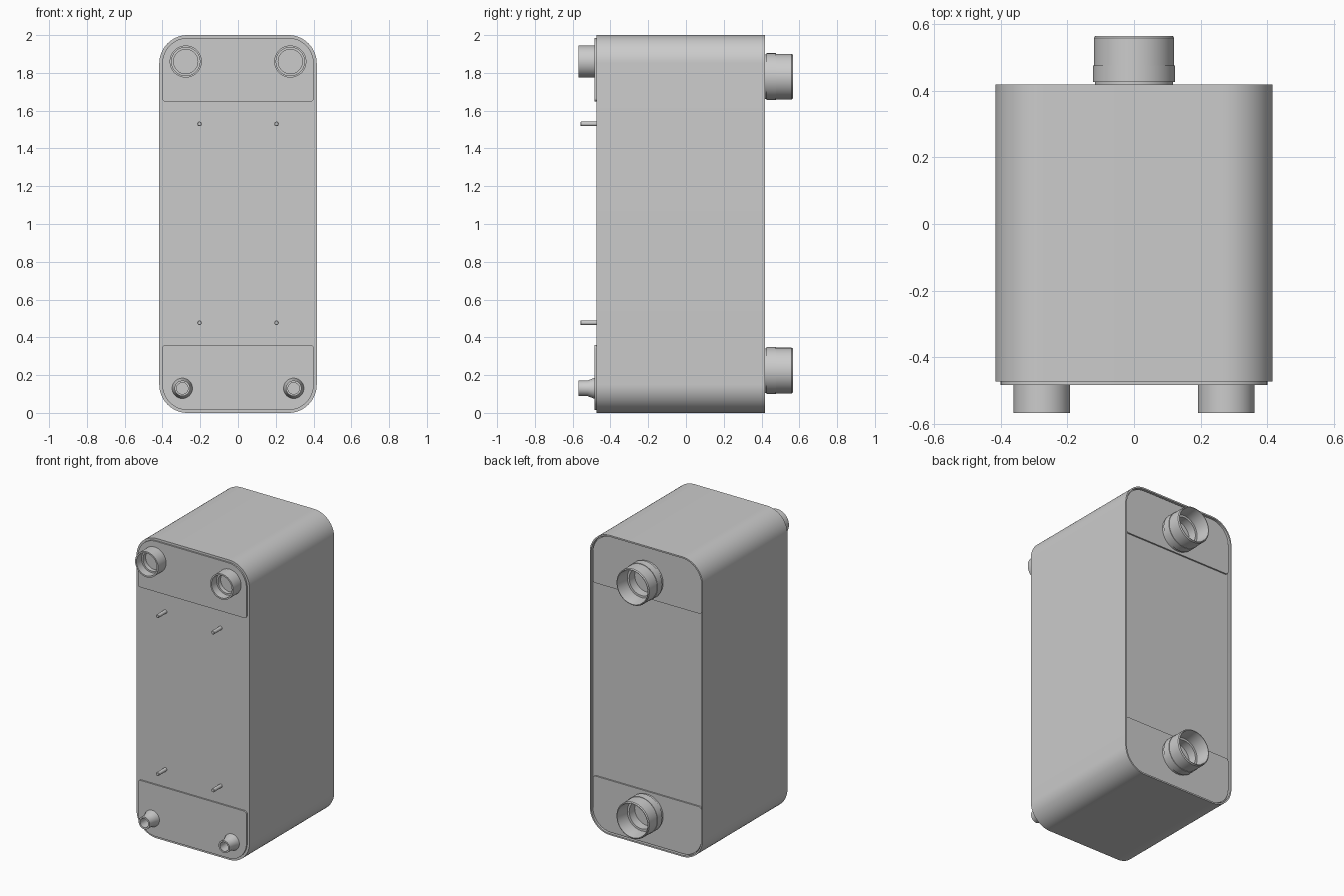
import bpy, bmesh, math

if "Cube" in bpy.data.objects:
    bpy.data.objects.remove(bpy.data.objects["Cube"])


def finish(name, bm, angle=30):
    bmesh.ops.remove_doubles(bm, verts=bm.verts, dist=1e-5)
    bmesh.ops.recalc_face_normals(bm, faces=bm.faces)
    me = bpy.data.meshes.new(name)
    bm.to_mesh(me)
    bm.free()
    ob = bpy.data.objects.new(name, me)
    bpy.context.collection.objects.link(ob)
    bpy.ops.object.select_all(action='DESELECT')
    ob.select_set(True)
    bpy.context.view_layer.objects.active = ob
    bpy.ops.object.shade_smooth_by_angle(angle=math.radians(angle))
    return ob


def outline(hw, z0, z1, r_low, r_top, n=16):
    """Rounded rectangle in x and z, with separate lower and upper radii."""
    corners = [(hw - r_low, z0 + r_low, r_low, -90), (hw - r_top, z1 - r_top, r_top, 0),
               (r_top - hw, z1 - r_top, r_top, 90), (r_low - hw, z0 + r_low, r_low, 180)]
    pts = []
    for cx, cz, r, start in corners:
        for i in range(n + 1):
            a = math.radians(start + 90 * i / n)
            pts.append((cx + r * math.cos(a), cz + r * math.sin(a)))
    return pts


def loft(name, sections):
    """Skin outlines placed at successive y positions and cap both ends."""
    bm = bmesh.new()
    rings = [[bm.verts.new((x, y, z)) for x, z in pts] for y, pts in sections]
    for a, b in zip(rings, rings[1:]):
        for i in range(len(a)):
            j = (i + 1) % len(a)
            bm.faces.new((a[i], a[j], b[j], b[i]))
    bm.faces.new(rings[0])
    bm.faces.new(rings[-1])
    return finish(name, bm)


def lathe(name, x, z, profile, n=48):
    """Turn a (radius, y) profile about a y-parallel axis; ends are capped."""
    ring = [math.tau * i / n for i in range(n)]
    return loft(name, [(y, [(x + r * math.cos(a), z + r * math.sin(a)) for a in ring])
                       for r, y in profile])


FRONT, BACK, FLOOR = -0.474, 0.419, 0.399

# Body shell with a thin lip around the recessed back face
outer = outline(0.417, 0, 2, 0.15, 0.15)
inner = outline(0.407, 0.01, 1.99, 0.14, 0.14)
loft("body_shell", [(FRONT, outer), (BACK, outer), (BACK, inner), (FLOOR, inner)])

# Raised end plates on both faces
upper = outline(0.401, 1.648, 1.985, 0.018, 0.134)
lower = outline(0.401, 0.015, 0.36, 0.134, 0.018)
for label, pts in (("upper", upper), ("lower", lower)):
    loft("front_plate_" + label, [(FRONT + 0.002, pts), (-0.484, pts)])
    loft("back_plate_" + label, [(FLOOR - 0.002, pts), (FLOOR + 0.01, pts)])

# Large back ports: collar, pipe with rounded mouth, stepped bore
for label, z in (("upper", 1.78), ("lower", 0.224)):
    lathe("back_port_" + label, 0, z, [
        (0.118, FLOOR), (0.118, 0.427), (0.124, 0.427), (0.124, 0.476), (0.121, 0.476),
        (0.121, 0.559), (0.116, 0.566), (0.112, 0.566), (0.104, 0.50), (0.104, 0.47),
        (0.09, 0.47), (0.09, 0.412)], 64)

for side, s in (("left", -1), ("right", 1)):
    # Upper front ports
    lathe("front_port_upper_" + side, s * 0.277, 1.86, [
        (0.085, FRONT), (0.085, -0.568), (0.075, -0.568), (0.075, -0.515),
        (0.064, -0.515), (0.064, -0.487)])
    # Lower front ports with a flared base
    lathe("front_port_lower_" + side, s * 0.295, 0.13, [
        (0.054, FRONT), (0.054, -0.488), (0.041, -0.522), (0.041, -0.568),
        (0.03, -0.568), (0.03, -0.49)])
    # Mounting studs
    for label, z in (("upper", 1.53), ("lower", 0.477)):
        lathe("stud_%s_%s" % (label, side), s * 0.204, z, [
            (0.012, FRONT + 0.005), (0.012, -0.556), (0.009, -0.559)], 20)
